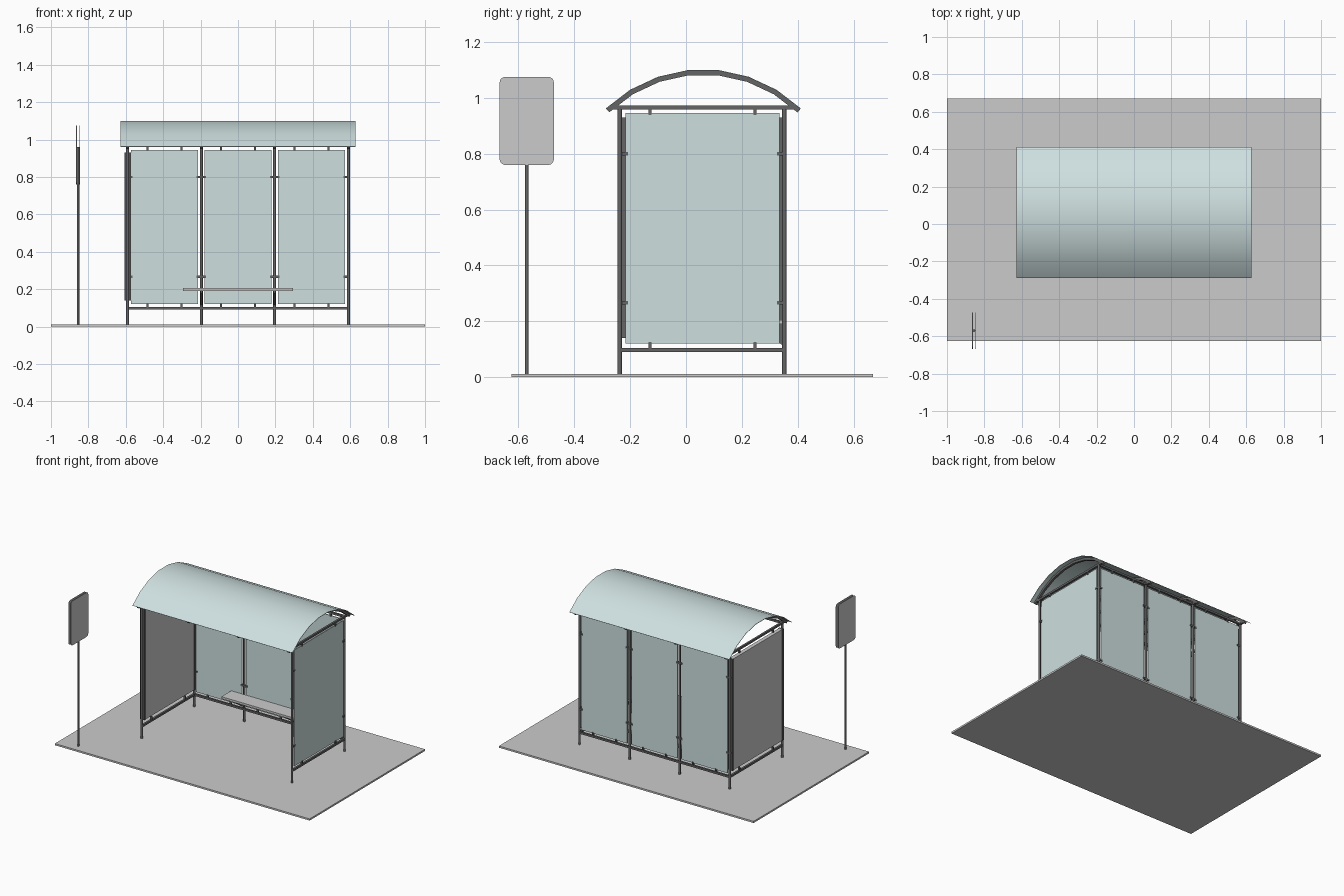
import bpy, bmesh, math
from mathutils import Vector

if "Cube" in bpy.data.objects:
    bpy.data.objects.remove(bpy.data.objects["Cube"])


def material(name, rgb):
    m = bpy.data.materials.new(name)
    m.diffuse_color = (*rgb, 1)
    m.use_nodes = True
    m.node_tree.nodes["Principled BSDF"].inputs["Base Color"].default_value = m.diffuse_color
    return m


GLASS = material("pale_glass", (0.62, 0.74, 0.74))
DARK = material("dark_metal", (0.13, 0.13, 0.13))


def finish(name, bm, mat=None, smooth=False):
    bmesh.ops.recalc_face_normals(bm, faces=bm.faces)
    me = bpy.data.meshes.new(name)
    bm.to_mesh(me)
    bm.free()
    ob = bpy.data.objects.new(name, me)
    bpy.context.collection.objects.link(ob)
    if mat:
        me.materials.append(mat)
    if smooth:
        bpy.ops.object.select_all(action='DESELECT')
        ob.select_set(True)
        bpy.context.view_layer.objects.active = ob
        bpy.ops.object.shade_smooth_by_angle(angle=math.radians(35))
    return ob


def box(name, x, y, z, mat=None, round_x=0):
    """Box from (min, max) ranges; round_x rounds the corners running along x."""
    bm = bmesh.new()
    bmesh.ops.create_cube(bm, size=1)
    for v in bm.verts:
        v.co = Vector([(r[0] + r[1]) / 2 + c * (r[1] - r[0]) for r, c in zip((x, y, z), v.co)])
    if round_x:
        edges = [e for e in bm.edges if abs(e.verts[0].co.x - e.verts[1].co.x) > 1e-5]
        bmesh.ops.bevel(bm, geom=edges, offset=round_x, segments=5, profile=0.5, affect='EDGES')
    return finish(name, bm, mat)


def tube(name, a, b, r):
    a, b = Vector(a), Vector(b)
    bm = bmesh.new()
    bmesh.ops.create_cone(bm, cap_ends=True, segments=16, radius1=r, radius2=r, depth=(b - a).length)
    rot = (b - a).to_track_quat('Z', 'Y')
    for v in bm.verts:
        v.co = rot @ v.co + (a + b) / 2
    return finish(name, bm, DARK, True)


def extrude_x(name, pts, x0, x1, mat, smooth=False):
    """Closed y-z profile extruded along x."""
    bm = bmesh.new()
    f = bm.faces.new([bm.verts.new((x0, y, z)) for y, z in pts])
    g = bmesh.ops.extrude_face_region(bm, geom=[f])["geom"]
    bmesh.ops.translate(bm, vec=(x1 - x0, 0, 0), verts=[v for v in g if isinstance(v, bmesh.types.BMVert)])
    return finish(name, bm, mat, smooth)


def arc_band(r_in, r_out, n=7, half=math.radians(43.8)):
    ang = [-half + 2 * half * i / n for i in range(n + 1)]
    arc = lambda r, angles: [(0.062 + r * math.sin(t), 0.5975 + r * math.cos(t)) for t in angles]
    return arc(r_out, ang) + arc(r_in, ang[::-1])


XS = (-0.59, -0.196, 0.196, 0.59)
YF, YB = -0.237, 0.352

# Paving slab
box("paving_slab", (-1, 1), (-0.625, 0.67), (0, 0.012))

# Posts
for x in XS:
    tube("back_post", (x, YB, 0.01), (x, YB, 0.966), 0.008)
for x in (XS[0], XS[3]):
    tube("front_post", (x, YF, 0.01), (x, YF, 0.966), 0.008)

# Rails
w = 0.007
for y, z, label in ((YB, 0.098, "back_bottom_rail"), (YB, 0.966, "back_top_rail"),
                    (YF, 0.966, "front_top_rail")):
    box(label, (-0.59, 0.59), (y - w, y + w), (z - w, z + w), DARK)
for x in (XS[0], XS[3]):
    box("side_bottom_rail", (x - w, x + w), (YF, YB), (0.091, 0.105), DARK)
for x in XS:
    box("cross_top_rail", (x - w, x + w), (-0.268, 0.388), (0.959, 0.973), DARK)

# Curved roof with supporting arches
extrude_x("roof_sheet", arc_band(0.502, 0.505), -0.628, 0.628, GLASS, True)
for x in XS:
    extrude_x("roof_arch", arc_band(0.486, 0.502), x - 0.008, x + 0.008, DARK)


# Glass panes held by small clamps
def clamps(along_x, fixed, c, half, dx):
    spots = [(c + s * dx, z, 0.005, 0.011) for s in (-1, 1) for z in (0.116, 0.950)]
    spots += [(c + s * (half + 0.002), z, 0.011, 0.006) for s in (-1, 1) for z in (0.266, 0.8)]
    for u, z, a, b in spots:
        ur, fr = (u - a, u + a), (fixed - 0.007, fixed + 0.007)
        box("pane_clamp", ur if along_x else fr, fr if along_x else ur, (z - b, z + b), DARK)


for c in (-0.393, 0, 0.393):
    box("back_pane", (c - 0.18, c + 0.18), (YB - 0.003, YB + 0.003), (0.12, 0.945), GLASS)
    clamps(True, YB, c, 0.18, 0.09)
box("right_pane", (0.587, 0.593), (-0.216, 0.334), (0.12, 0.945), GLASS)
for x in (XS[0], XS[3]):
    clamps(False, x, 0.059, 0.275, 0.188)

# Display case closing the left end
box("display_panel", (-0.604, -0.576), (-0.214, 0.330), (0.14, 0.93))
for y in (-0.222, 0.337):
    box("display_side_frame", (-0.607, -0.573), (y - 0.008, y + 0.008), (0.14, 0.93), DARK)

# Bench on brackets
box("bench_seat", (-0.295, 0.295), (0.235, 0.345), (0.19, 0.205))
for x in XS[1:3]:
    extrude_x("bench_bracket", [(0.25, 0.19), (0.25, 0.18), (0.345, 0.115), (0.352, 0.115), (0.352, 0.19)],
              x - 0.005, x + 0.005, DARK)

# Stop sign: pole between two rounded plates
tube("sign_pole", (-0.855, -0.57, 0.01), (-0.855, -0.57, 0.96), 0.0065)
for x in (-0.8635, -0.8465):
    box("sign_plate", (x - 0.002, x + 0.002), (-0.667, -0.473), (0.76, 1.075), None, 0.02)
